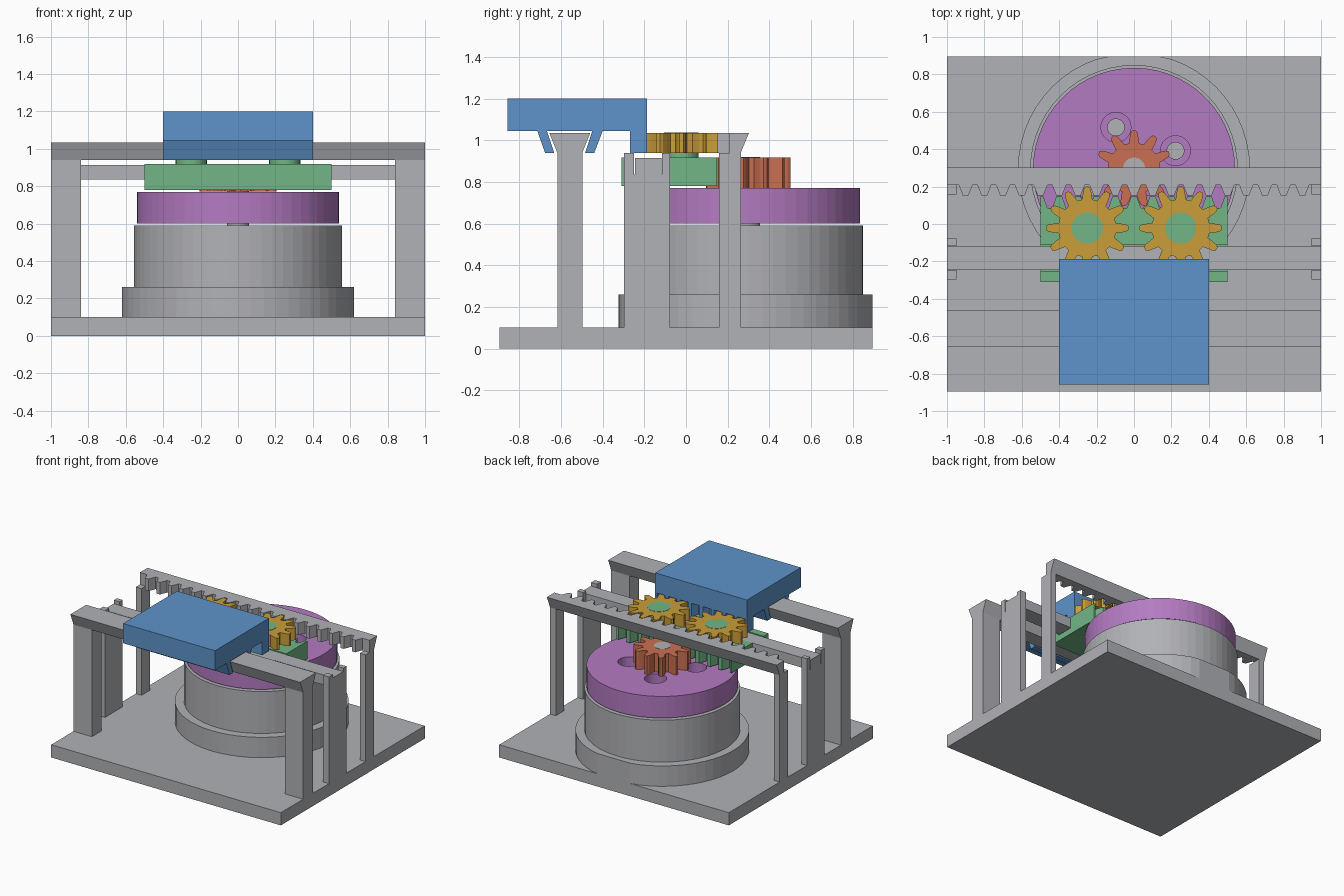
import bpy, bmesh, math

default = bpy.data.objects.get("Cube")
if default:
    bpy.data.objects.remove(default, do_unlink=True)

PITCH = 0.1          # tooth spacing shared by all gears and racks
MOTOR_Y = 0.295
GEAR_Y = -0.022
SIDES = 56


def material(name, rgb):
    linear = [((c / 255 + 0.055) / 1.055) ** 2.4 for c in rgb] + [1]
    m = bpy.data.materials.new(name)
    m.use_nodes = True
    m.diffuse_color = linear
    m.node_tree.nodes["Principled BSDF"].inputs["Base Color"].default_value = linear
    return m


grey = material("grey metal", (177, 178, 182))
blue = material("blue", (94, 148, 203))
green = material("green", (114, 181, 134))
purple = material("purple", (180, 123, 194))
amber = material("amber", (203, 158, 58))
rust = material("rust red", (203, 112, 82))


def prism(name, outlines, axis, lo, hi, mat):
    """Extrude one or more closed 2D outlines along an axis."""
    bm = bmesh.new()
    place = {"x": lambda p, t: (t, p[0], p[1]), "z": lambda p, t: (p[0], p[1], t)}[axis]
    for pts in outlines:
        low = [bm.verts.new(place(p, lo)) for p in pts]
        high = [bm.verts.new(place(p, hi)) for p in pts]
        bm.faces.new(low)
        bm.faces.new(high)
        for i in range(len(pts)):
            j = (i + 1) % len(pts)
            bm.faces.new((low[i], low[j], high[j], high[i]))
    bmesh.ops.recalc_face_normals(bm, faces=bm.faces)
    mesh = bpy.data.meshes.new(name)
    bm.to_mesh(mesh)
    bm.free()
    mesh.materials.append(mat)
    ob = bpy.data.objects.new(name, mesh)
    bpy.context.scene.collection.objects.link(ob)
    return ob


def rect(a0, a1, b0, b1):
    return [(a0, b0), (a1, b0), (a1, b1), (a0, b1)]


def circle(x, y, r, n=SIDES):
    return [(x + r * math.cos(math.tau * i / n), y + r * math.sin(math.tau * i / n))
            for i in range(n)]


def gear_outline(x, y, teeth):
    r = teeth * PITCH / math.tau
    tooth = [(-.34, -.036), (-.25, -.008), (-.17, .018), (-.08, .031)]
    tooth += [(-f, h) for f, h in reversed(tooth)]
    pts = []
    for k in range(teeth):
        for f, h in tooth:
            a = math.pi / 2 + (k + f) * math.tau / teeth
            pts.append((x + (r + h) * math.cos(a), y + (r + h) * math.sin(a)))
    return pts


def rack_outline(half, back, root, tip, reach):
    """Straight rack with a tooth at x = 0; end teeth are cut off at the ends."""
    n = round(reach / PITCH)
    pts = [(-half, back), (-half, root)]
    for k in range(-n, n + 1):
        for f, y in ((-.37, root), (-.15, tip), (.15, tip), (.37, root)):
            p = (max(-half, min(half, (k + f) * PITCH)), y)
            if p != pts[-1]:
                pts.append(p)
    if pts[-1] != (half, root):
        pts.append((half, root))
    pts.append((half, back))
    # End teeth cut at the ends start directly from the tip
    clean = []
    for p in pts:
        if p not in clean:
            clean.append(p)
    return clean


def cut(target, cutter):
    """Apply a boolean difference and discard the cutter."""
    cutter.hide_render = True
    mod = target.modifiers.new("cut", "BOOLEAN")
    mod.operation, mod.solver, mod.object = "DIFFERENCE", "EXACT", cutter
    deps = bpy.context.evaluated_depsgraph_get()
    mesh = bpy.data.meshes.new_from_object(target.evaluated_get(deps))
    target.modifiers.clear()
    target.data = mesh
    bpy.data.objects.remove(cutter, do_unlink=True)


# Base plate
prism("base_plate", [rect(-1, 1, -.895, .895)], "z", 0, .1, grey)

# Posts on both sides
mid_support = [(-.297, .1), (-.077, .1), (-.077, .94), (-.115, .94), (-.115, .835),
               (-.249, .835), (-.249, .94), (-.297, .94)]
for side, s in (("left", 1), ("right", -1)):
    prism(side + "_front_post", [rect(-.618, -.498, .1, .94)], "x", s * .84, s, grey)
    prism(side + "_middle_support", [mid_support], "x", s * .95, s, grey)
    prism(side + "_rear_post", [rect(.158, .263, .1, .94)], "x", s * .95, s, grey)

# Rails
prism("front_dovetail_rail", [[(-.618, .94), (-.498, .94), (-.46, 1.035), (-.656, 1.035)]],
      "x", -1, 1, grey)
prism("middle_guide_bar", [rect(-.245, -.118, .835, .914)], "x", -1, 1, grey)
prism("rear_rail", [[(.21, .94), (.263, .94), (.302, 1.035), (.21, 1.035)]],
      "x", -1, 1, grey)
prism("rear_rail_teeth", [rack_outline(1, .212, .208, .152, .9)], "z", .94, 1.035, grey)

# Motor: foot ring trimmed flush with the plate, housing, rotor and shaft
foot = [(x, min(y, .895)) for x, y in circle(0, MOTOR_Y, .62)]
prism("motor_foot", [foot], "z", .1, .26, grey)
prism("motor_housing", [circle(0, MOTOR_Y, .555)], "z", .26, .59, grey)
prism("motor_shaft", [circle(0, MOTOR_Y, .06, 32)], "z", .59, .92, grey)
rotor = prism("rotor", [circle(0, MOTOR_Y, .54)], "z", .6, .77, purple)
angles = [math.radians(23.5 + 90 * k) for k in range(4)]
spots = [(.242 * math.cos(a), MOTOR_Y + .242 * math.sin(a)) for a in angles]
for r, z in ((.08, .69), (.045, .55)):
    cut(rotor, prism("hole_cutter", [circle(x, y, r, 32) for x, y in spots],
                     "z", z, .85, purple))

# Drive gear on the motor shaft
prism("drive_gear", [gear_outline(0, MOTOR_Y, 11)], "z", .772, .918, rust)

# Slider: grooved body, rack towards the drive gear, two axle pins
prism("slider_body", [[(-.31, .78), (.086, .78), (.086, .918), (-.112, .918),
                       (-.112, .828), (-.252, .828), (-.252, .918), (-.31, .918)]],
      "x", -.5, .5, green)
prism("slider_rack", [rack_outline(.5, .08, .086, .148, .5)], "z", .78, .918, green)
for side, s in (("left", 1), ("right", -1)):
    prism(side + "_axle_pin", [circle(s * .25, GEAR_Y, .083, 32)], "z", .91, 1.037, green)
    prism(side + "_pinion", [gear_outline(s * .25, GEAR_Y, 12)], "z", .94, 1.035, amber)

# Carriage: table with dovetail jaws, and its rack towards the pinions
prism("carriage_table", [[(-.857, 1.2), (-.857, 1.045), (-.714, 1.045), (-.677, .94),
                          (-.633, .94), (-.668, 1.045), (-.45, 1.045), (-.484, .94),
                          (-.44, .94), (-.4, 1.045), (-.187, 1.045), (-.187, 1.2)]],
      "x", -.4, .4, blue)
prism("carriage_rack", [rack_outline(.4, -.27, -.246, -.187, .4)], "z", .94, 1.046, blue)
